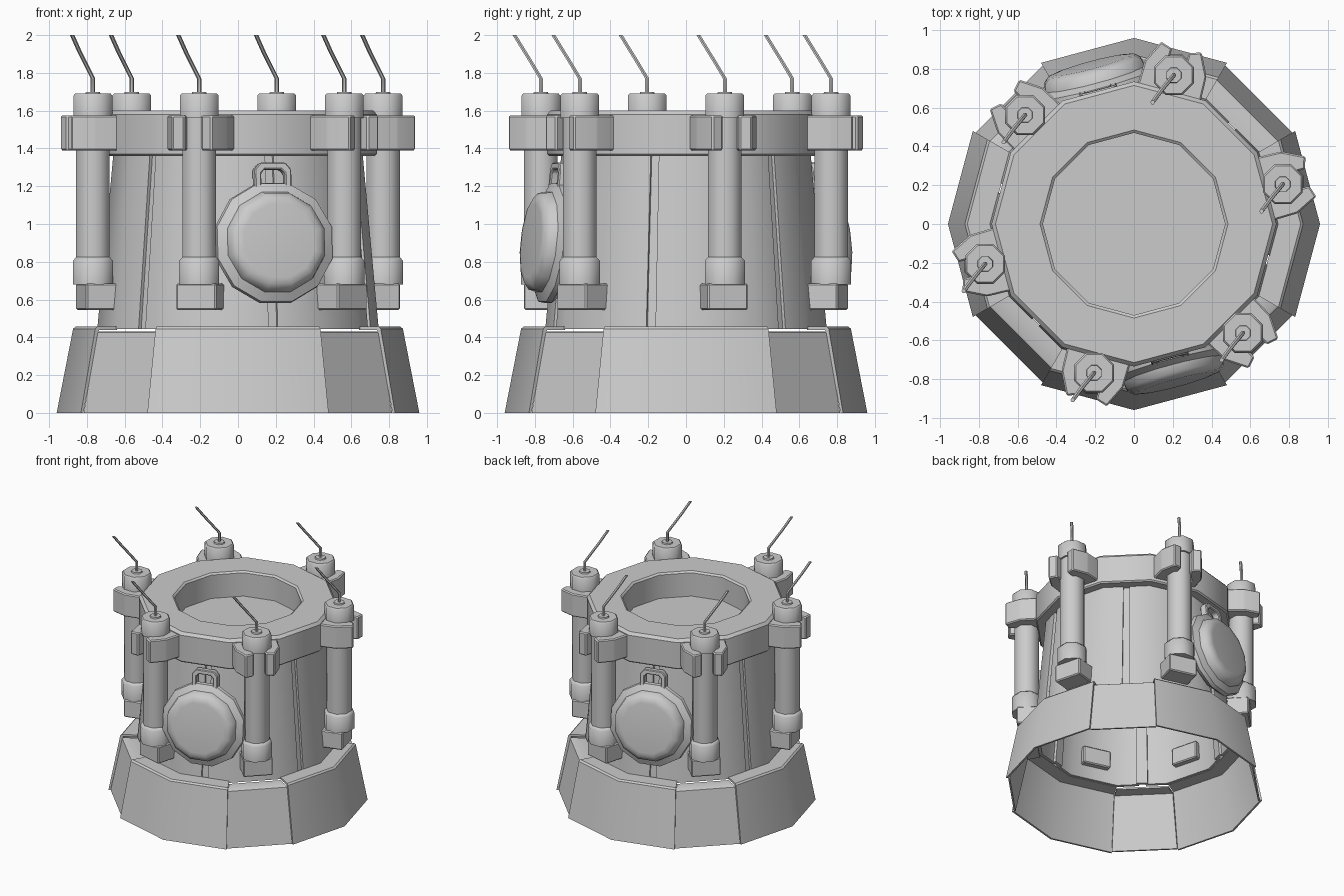
import bpy, bmesh
from math import radians, cos, sin, pi
from mathutils import Matrix, Vector

old = bpy.data.objects.get("Cube")
if old:
    bpy.data.objects.remove(old)

grey = bpy.data.materials.new("plain_grey")
grey.use_nodes = True
grey.diffuse_color = (0.6, 0.6, 0.6, 1)
grey.node_tree.nodes["Principled BSDF"].inputs["Base Color"].default_value = (0.6, 0.6, 0.6, 1)


def finish(name, bm, matrix=None, smooth=35):
    """Turn a bmesh into a shaded object."""
    bmesh.ops.recalc_face_normals(bm, faces=bm.faces)
    mesh = bpy.data.meshes.new(name)
    bm.to_mesh(mesh)
    bm.free()
    mesh.materials.append(grey)
    ob = bpy.data.objects.new(name, mesh)
    bpy.context.collection.objects.link(ob)
    if matrix:
        ob.matrix_world = matrix
    bpy.ops.object.select_all(action='DESELECT')
    ob.select_set(True)
    bpy.context.view_layer.objects.active = ob
    bpy.ops.object.shade_smooth_by_angle(angle=radians(smooth))
    return ob


def facet(deg):
    """Radius factor of a twelve-sided outline with corners every 30 degrees."""
    return cos(pi / 12) / cos(radians(deg % 30 - 15))


def sector(name, profile, angles, smooth=35):
    """Sweep a closed (radius, height) profile through angles, capping open ends."""
    bm = bmesh.new()
    full = angles[-1] - angles[0] >= 360
    angles = angles[:-1] if full else angles
    rings = [[bm.verts.new((r * facet(a) * cos(radians(a)), r * facet(a) * sin(radians(a)), z))
              for r, z in profile] for a in angles]
    n = len(profile)
    for i in range(len(rings) - (0 if full else 1)):
        a, b = rings[i], rings[(i + 1) % len(rings)]
        for j in range(n):
            k = (j + 1) % n
            bm.faces.new((a[j], b[j], b[k], a[k]))
    if not full:
        bm.faces.new(rings[0])
        bm.faces.new(rings[-1])
    return finish(name, bm, smooth=smooth)


def lathe(name, profile, sides, matrix, smooth=35):
    """Stack polygon rings of (radius, height) along z, capped at both ends."""
    bm = bmesh.new()
    rings = [[bm.verts.new((r * cos(2 * pi * i / sides), r * sin(2 * pi * i / sides), z))
              for i in range(sides)] for r, z in profile]
    for a, b in zip(rings, rings[1:]):
        for i in range(sides):
            j = (i + 1) % sides
            bm.faces.new((a[i], a[j], b[j], b[i]))
    bm.faces.new(rings[0])
    bm.faces.new(rings[-1])
    return finish(name, bm, matrix, smooth)


def prism(name, outline, low, high, matrix, bevel=0.0):
    """Extrude an outline along local z."""
    bm = bmesh.new()
    face = bm.faces.new([bm.verts.new((x, y, low)) for x, y in outline])
    ext = bmesh.ops.extrude_face_region(bm, geom=[face])
    moved = [v for v in ext["geom"] if isinstance(v, bmesh.types.BMVert)]
    bmesh.ops.translate(bm, verts=moved, vec=(0, 0, high - low))
    if bevel:
        bmesh.ops.bevel(bm, geom=bm.edges[:], offset=bevel, segments=1, affect='EDGES')
    return finish(name, bm, matrix, 25)


def turn(deg):
    return Matrix.Rotation(radians(deg), 4, 'Z')


# Flared skirt: four wide plates with four slightly sunken narrow plates between
wide = [(.96, 0), (.873, .445), (.86, .457), (.74, .457), (.74, .44), (.85, .44), (.945, 0)]
narrow = [(.943, 0), (.857, .425), (.845, .432), (.74, .432), (.74, .418), (.835, .418), (.93, 0)]
for q in range(4):
    a = 90 * q
    sector("skirt_wide_plate", wide, [a - 30, a, a + 30])
    sector("skirt_narrow_plate", narrow, [a + 30, a + 60])

# Hollow tapered body: six panels joined by sunken seam strips
panel = [(.745, .443), (.66, 1.37), (.635, 1.37), (.72, .443)]
strip = [(r - .02, z) for r, z in panel]
for k in range(6):
    a = 45 + 60 * k
    sector("body_panel", panel, [a + 2, a + 15, a + 45, a + 58])
    sector("body_seam", strip, [a - 3.5, a + 3.5])

# Thick collar with a sunken floor
collar = [(.47, 1.36), (.725, 1.36), (.735, 1.37), (.735, 1.58), (.715, 1.602), (.485, 1.602), (.47, 1.59)]
sector("collar", collar, list(range(0, 361, 30)))
lathe("collar_floor", [(.6, 1.365), (.6, 1.4)], 12, Matrix.Identity(4))

# Sticks around the body, each with clamp, foot, caps and bent fuse
half = [(.64, .17), (.83, .165), (.945, .108), (.925, .045), (.84, .045)]
clamp = half + [(x, -y) for x, y in reversed(half)]
foot = [(.64, .11), (.86, .11), (.86, -.11), (.64, -.11)]
fuse_path = [(0, 0, 1.69), (0, 0, 1.77), (-.05, -.06, 1.87), (-.07, -.085, 1.91), (-.11, -.14, 2.0)]
for k in range(6):
    a = 15 + 60 * k
    prism("clamp", clamp, 1.39, 1.575, turn(a), .008)
    prism("foot", foot, .545, .685, turn(a), .008)
    at = Matrix.Translation((.795 * cos(radians(a)), .795 * sin(radians(a)), 0)) @ turn(22.5)
    lathe("stick_tube", [(.096, .78), (.096, 1.6)], 8, at, 50)
    lathe("stick_bottom_cap", [(.115, .68), (.115, .805), (.096, .825)], 8, at, 50)
    lathe("stick_top_cap", [(.111, 1.56), (.111, 1.68), (.102, 1.69)], 8, at, 50)
    lathe("fuse_socket", [(.045, 1.68), (.04, 1.7)], 8, at, 50)
    bm = bmesh.new()
    rings = [[bm.verts.new(Vector(p) + Vector((.012 * cos(t * pi / 3), .012 * sin(t * pi / 3), 0)))
              for t in range(6)] for p in fuse_path]
    for lo, hi in zip(rings, rings[1:]):
        for i in range(6):
            j = (i + 1) % 6
            bm.faces.new((lo[i], lo[j], hi[j], hi[i]))
    bm.faces.new(rings[-1])
    finish("fuse", bm, Matrix.Translation(at.translation), 40)

# Round flasks with handles, leaning with the wall at front and back
flask = [(.24, -.08), (.29, -.05), (.33, -.01), (.325, .02), (.275, .045),
         (.265, .085), (.235, .11), (.2, .115)]
arch = [(.1, -.08), (.1, .07), (.07, .105), (-.07, .105), (-.1, .07), (-.1, -.08),
        (-.065, -.08), (-.065, .05), (-.045, .07), (.045, .07), (.065, .05), (.065, -.08)]
for a in (105, 285):
    lean = Matrix.Rotation(radians(-6), 4, 'Y')
    axes = Matrix(((0, 0, 1, 0), (1, 0, 0, 0), (0, 1, 0, 0), (0, 0, 0, 1)))
    frame = turn(a) @ Matrix.Translation((.735, 0, .9)) @ lean @ axes
    lathe("flask", flask, 12, frame @ turn(15), 40)
    prism("flask_handle", arch, -.03, .025, frame @ Matrix.Translation((0, .32, 0)), .006)
